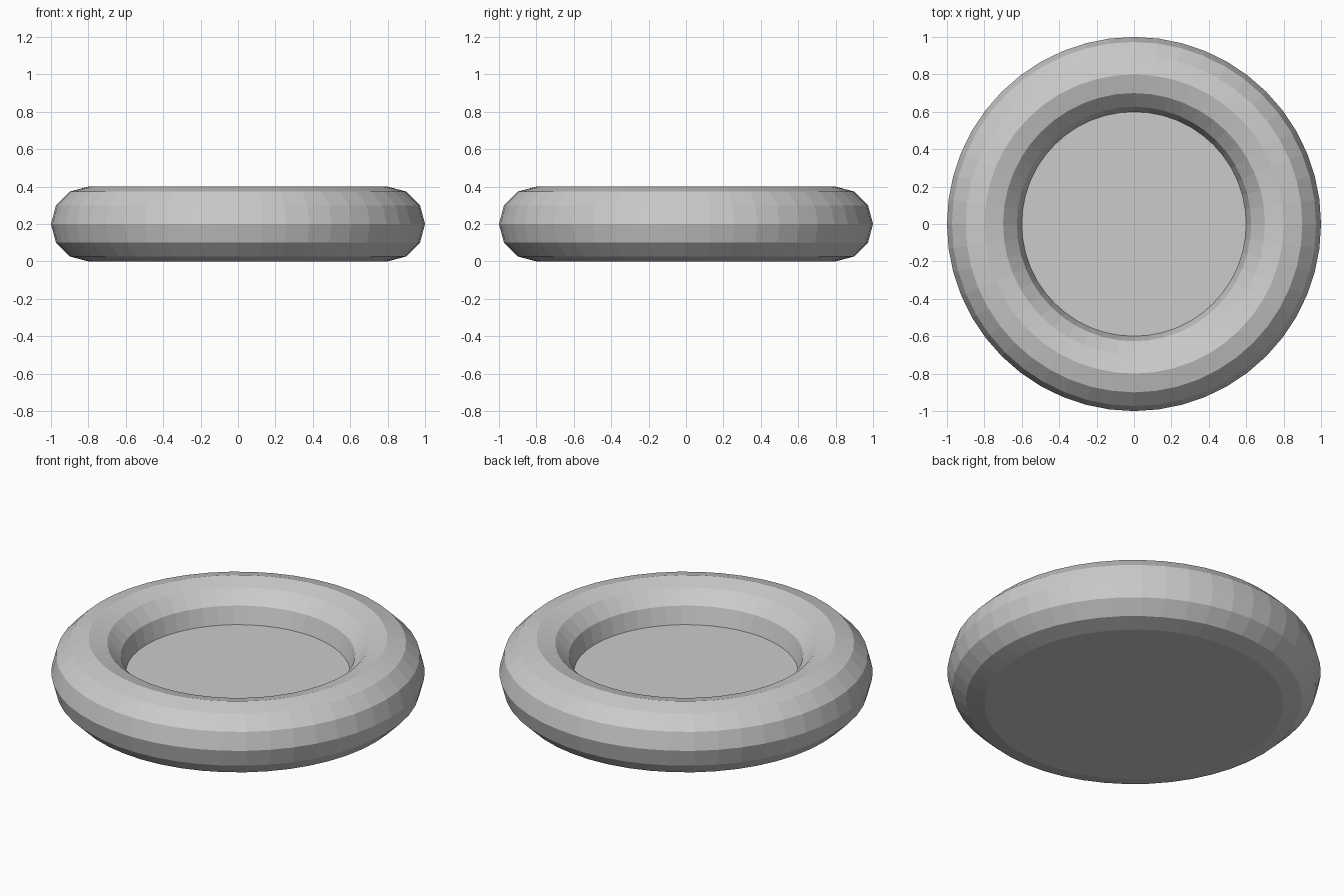
import bpy

if "Cube" in bpy.data.objects:
    bpy.data.objects.remove(bpy.data.objects["Cube"])

SEGMENTS = 48
RING_R, TUBE_R = 0.8, 0.2

# Padded outer ring, flat shaded
bpy.ops.mesh.primitive_torus_add(
    major_radius=RING_R, minor_radius=TUBE_R,
    major_segments=SEGMENTS, minor_segments=12,
    location=(0, 0, TUBE_R))
ring = bpy.context.object
ring.name = "outer_ring"
ring.data.shade_flat()

# Solid base disc: floor at the ring's mid height, underside flush with the ground
bpy.ops.mesh.primitive_cylinder_add(
    vertices=SEGMENTS, radius=RING_R, depth=TUBE_R,
    location=(0, 0, TUBE_R / 2))
base = bpy.context.object
base.name = "base_disc"
base.data.shade_flat()
